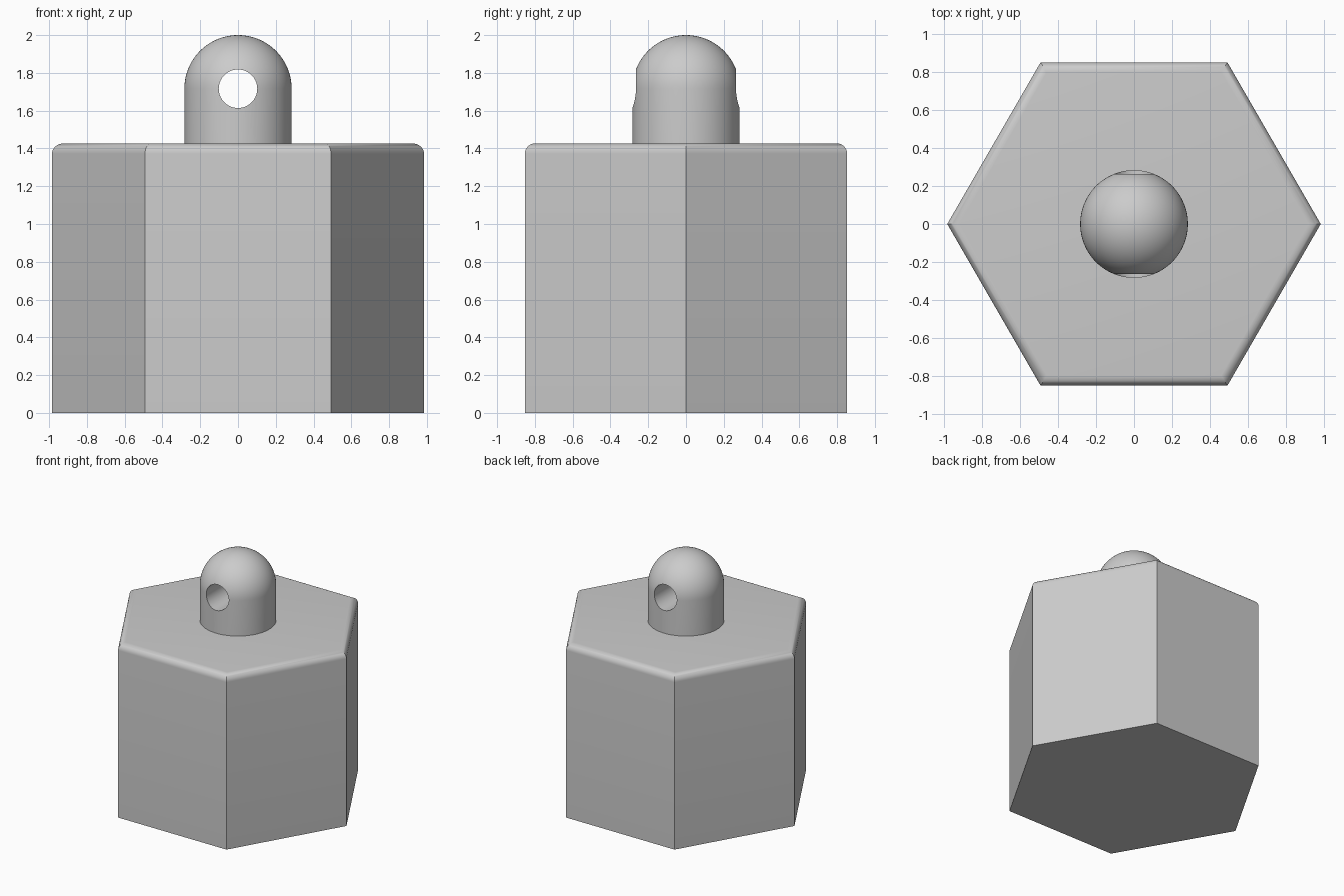
import bpy, bmesh
from math import pi, sin, cos
from mathutils import Matrix, Vector

cube = bpy.data.objects.get("Cube")
if cube:
    bpy.data.objects.remove(cube, do_unlink=True)

BODY_R, BODY_H, EDGE = 0.985, 1.427, 0.055
KNOB_R, HOLE_R = 0.284, 0.102
KNOB_Z = 2 - KNOB_R

grey = bpy.data.materials.new("plain_grey")
grey.use_nodes = True
colour = (0.6, 0.6, 0.6, 1)
grey.diffuse_color = colour
grey.node_tree.nodes["Principled BSDF"].inputs["Base Color"].default_value = colour


def make_object(name, bm):
    bmesh.ops.recalc_face_normals(bm, faces=bm.faces)
    mesh = bpy.data.meshes.new(name)
    bm.to_mesh(mesh)
    bm.free()
    mesh.materials.append(grey)
    obj = bpy.data.objects.new(name, mesh)
    bpy.context.collection.objects.link(obj)
    return obj


def smooth(obj):
    bpy.ops.object.select_all(action="DESELECT")
    obj.select_set(True)
    bpy.context.view_layer.objects.active = obj
    bpy.ops.object.shade_smooth_by_angle(angle=pi / 6)


# Hexagonal body with rounded top rim
bm = bmesh.new()
base = bm.faces.new([bm.verts.new((BODY_R * cos(i * pi / 3), BODY_R * sin(i * pi / 3), 0))
                     for i in range(6)])
top = bmesh.ops.extrude_face_region(bm, geom=[base], use_keep_orig=True)["geom"]
bmesh.ops.translate(bm, vec=(0, 0, BODY_H),
                    verts=[v for v in top if isinstance(v, bmesh.types.BMVert)])
rim = [e for e in bm.edges if all(v.co.z > BODY_H / 2 for v in e.verts)]
bmesh.ops.bevel(bm, geom=rim, offset=EDGE, segments=8, profile=0.5, affect="EDGES")
body = make_object("hexagonal_body", bm)
smooth(body)

# Domed knob, turned from a profile
bm = bmesh.new()
arc = [(KNOB_R * cos(i * pi / 48), KNOB_Z + KNOB_R * sin(i * pi / 48)) for i in range(24)]
profile = [(0, BODY_H - 0.02), (KNOB_R, BODY_H - 0.02)] + arc + [(0, 2)]
verts = [bm.verts.new((r, 0, z)) for r, z in profile]
edges = [bm.edges.new(pair) for pair in zip(verts, verts[1:])]
bmesh.ops.spin(bm, geom=verts + edges, cent=(0, 0, 0), axis=(0, 0, 1),
               angle=2 * pi, steps=96, use_merge=True)
bmesh.ops.remove_doubles(bm, verts=bm.verts, dist=0.0001)
knob = make_object("domed_knob", bm)

# Cutter for the cross hole
bm = bmesh.new()
bmesh.ops.create_cone(bm, cap_ends=True, segments=64, radius1=HOLE_R, radius2=HOLE_R, depth=1,
                      matrix=Matrix.Translation(Vector((0, 0, KNOB_Z))) @ Matrix.Rotation(pi / 2, 4, "X"))
cutter = make_object("hole_cutter", bm)

cut = knob.modifiers.new("cross_hole", "BOOLEAN")
cut.operation = "DIFFERENCE"
cut.solver = "EXACT"
cut.object = cutter
bpy.ops.object.select_all(action="DESELECT")
knob.select_set(True)
bpy.context.view_layer.objects.active = knob
bpy.ops.object.modifier_apply(modifier=cut.name)
bpy.data.objects.remove(cutter, do_unlink=True)
smooth(knob)
